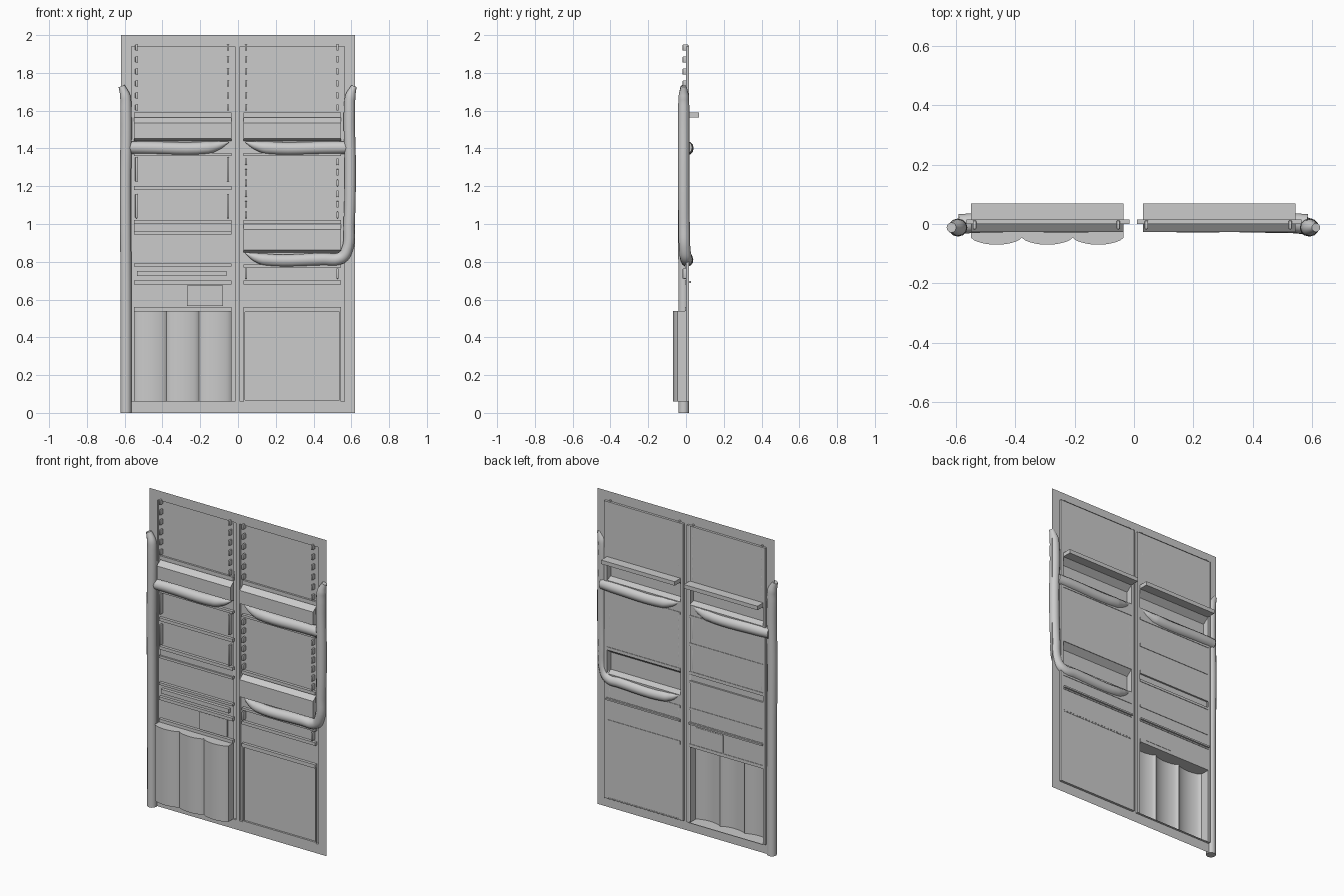
import bpy, bmesh, math
from mathutils import Vector

if "Cube" in bpy.data.objects:
    bpy.data.objects.remove(bpy.data.objects["Cube"])

BACK = 0.012   # depth of the recessed panels
COLS = {"left": (-0.565, -0.015, -0.55, -0.035), "right": (0.01, 0.565, 0.03, 0.545)}


def finish(name, bm, smooth=False):
    me = bpy.data.meshes.new(name)
    bm.to_mesh(me)
    bm.free()
    ob = bpy.data.objects.new(name, me)
    bpy.context.collection.objects.link(ob)
    if smooth:
        bpy.context.view_layer.objects.active = ob
        ob.select_set(True)
        bpy.ops.object.shade_smooth_by_angle(angle=math.radians(40))
        ob.select_set(False)
    return ob


def box(name, x0, x1, y0, y1, z0, z1, bevel=0):
    bm = bmesh.new()
    bmesh.ops.create_cube(bm, size=1)
    for v in bm.verts:
        v.co = Vector(((x0 + x1) / 2 + v.co.x * (x1 - x0),
                       (y0 + y1) / 2 + v.co.y * (y1 - y0),
                       (z0 + z1) / 2 + v.co.z * (z1 - z0)))
    if bevel:
        bmesh.ops.bevel(bm, geom=bm.edges[:], offset=bevel, segments=2,
                        affect='EDGES', profile=0.5)
    return finish(name, bm, bool(bevel))


def quad(bm, *pts):
    bm.faces.new([bm.verts.new(p) for p in pts])


def sheet(name, x0, x1, z0, z1, y=BACK):
    bm = bmesh.new()
    quad(bm, (x0, y, z0), (x1, y, z0), (x1, y, z1), (x0, y, z1))
    return finish(name, bm)


def shell(name, profile, to_a, to_b, smooth=False):
    """Open strip between two placed copies of a profile, with capped ends."""
    bm = bmesh.new()
    a = [bm.verts.new(to_a(*p)) for p in profile]
    b = [bm.verts.new(to_b(*p)) for p in profile]
    for i in range(len(a) - 1):
        bm.faces.new((a[i], a[i + 1], b[i + 1], b[i]))
    bm.faces.new(a[::-1])
    bm.faces.new(b)
    bmesh.ops.recalc_face_normals(bm, faces=bm.faces)
    return finish(name, bm, smooth)


def tube(name, pts):
    """Smooth pipe through (x, y, z, radius) points."""
    cu = bpy.data.curves.new(name + "_path", 'CURVE')
    cu.dimensions = '3D'
    cu.bevel_depth = 1
    cu.bevel_resolution = 4
    cu.resolution_u = 6
    cu.use_fill_caps = True
    sp = cu.splines.new('BEZIER')
    sp.bezier_points.add(len(pts) - 1)
    for bp, (x, y, z, r) in zip(sp.bezier_points, pts):
        bp.co = (x, y, z)
        bp.radius = r
        bp.handle_left_type = bp.handle_right_type = 'AUTO'
    tmp = bpy.data.objects.new(name + "_path", cu)
    bpy.context.collection.objects.link(tmp)
    dg = bpy.context.evaluated_depsgraph_get()
    me = bpy.data.meshes.new_from_object(tmp.evaluated_get(dg))
    bpy.data.objects.remove(tmp)
    bm = bmesh.new()
    bm.from_mesh(me)
    return finish(name, bm, True)


# Flat outer frame with two openings and their inner lips
bm = bmesh.new()
xs = [-0.62, -0.565, -0.015, 0.01, 0.565, 0.62]
zs = [0, 0.06, 1.94, 2.0]
for i in range(5):
    for j in range(3):
        if not (j == 1 and i in (1, 3)):
            quad(bm, (xs[i], 0, zs[j]), (xs[i + 1], 0, zs[j]),
                 (xs[i + 1], 0, zs[j + 1]), (xs[i], 0, zs[j + 1]))
for x0, x1, _, _ in COLS.values():
    ring = [(x0, 0.06), (x1, 0.06), (x1, 1.94), (x0, 1.94)]
    for (xa, za), (xb, zb) in zip(ring, ring[1:] + ring[:1]):
        quad(bm, (xa, 0, za), (xb, 0, zb), (xb, 0.015, zb), (xa, 0.015, za))
bmesh.ops.remove_doubles(bm, verts=bm.verts, dist=1e-5)
finish("outer_frame", bm)


def drawer(name, x0, x1, z0, z1):
    # open-backed drawer front with a sloping top
    prof = [(BACK, z1), (-0.027, z1 - 0.03), (-0.027, z0 + 0.012), (BACK, z0)]
    shell(name, prof, lambda y, z: (x0, y, z), lambda y, z: (x1, y, z))


def clips(name, xa, xb, z0, n, step, h):
    # rows of rounded clips down both sides of a panel
    for x in (xa + 0.012, xb - 0.018):
        for i in range(n):
            z = z0 + i * step
            box(f"{name}_clip", x - 0.006, x + 0.006, -0.018, BACK, z, z + h, 0.004)


for side, (o0, o1, x0, x1) in COLS.items():
    # Side strips of each column and the flat panels
    for a, b in ((o0, x0), (x1, o1)):
        sheet(f"{side}_side_strip", a, b, 0.06, 1.94, 0.014)
    panels = {"left": [(1.59, 1.94), (1.2, 1.44), (1.02, 1.18), (0.79, 0.945), (0.70, 0.79), (0.56, 0.68)],
              "right": [(1.59, 1.94), (1.02, 1.44), (0.70, 0.85), (0.56, 0.68), (0.06, 0.54)]}
    for z0, z1 in panels[side]:
        sheet(f"{side}_panel", x0, x1, z0, z1)
    # Cross rails
    rails = {"left": [(1.36, 1.375), (1.18, 1.2), (1.0, 1.02), (0.945, 0.96), (0.775, 0.79), (0.68, 0.7), (0.54, 0.56)],
             "right": [(1.36, 1.375), (1.0, 1.02), (0.77, 0.785), (0.68, 0.7), (0.54, 0.56)]}
    for z0, z1 in rails[side]:
        box(f"{side}_rail", x0, x1, -0.006, 0.015, z0, z1)
    # Rear shelf, rear ledge, upper drawer and upper clips
    box(f"{side}_rear_shelf", x0, x1, 0.0, 0.07, 1.565, 1.59)
    box(f"{side}_rear_ledge", x0, x1, 0.01, 0.026, 0.688, 0.698)
    drawer(f"{side}_upper_drawer", x0, x1, 1.44, 1.565)
    clips(f"{side}_upper", x0, x1, 1.60, 6, 0.0635, 0.033)

# Middle clips and lower drawer of the right column
clips("right_middle", 0.03, 0.545, 1.03, 6, 0.0565, 0.035)
clips("right_lower", 0.03, 0.545, 0.71, 1, 0, 0.055)
drawer("right_lower_drawer", 0.03, 0.545, 0.85, 1.0)

# Thin rim around the large lower right panel
for n, x0, x1, z0, z1 in (("left", 0.03, 0.037, 0.06, 0.54), ("right", 0.538, 0.545, 0.06, 0.54),
                          ("bottom", 0.037, 0.538, 0.06, 0.067), ("top", 0.037, 0.538, 0.533, 0.54)):
    box(f"panel_rim_{n}", x0, x1, 0.0, 0.014, z0, z1)

# Long clips, slot and hatch of the left column
clips("left_middle", -0.55, -0.035, 1.03, 2, 0.195, 0.13)
sheet("left_ledge_panel", -0.55, -0.035, 0.96, 1.0, 0.004)
box("left_slot", -0.535, -0.06, -0.008, 0.012, 0.725, 0.752)
box("left_hatch", -0.27, -0.08, 0.002, 0.014, 0.565, 0.675)

# Rippled bin: three shallow waves, open at the back
wave = [(-0.55, BACK)]
for i in range(49):
    t = i / 48
    y = -0.046 - 0.024 * abs(math.sin(3 * math.pi * t)) ** 0.6
    wave.append((-0.55 + 0.515 * t, y))
wave.append((-0.035, BACK))
shell("rippled_bin", wave, lambda x, y: (x, y, 0.06), lambda x, y: (x, y, 0.54), True)

# Pipes: uprights at both sides and three horizontal branches
tube("left_pipe", [(-0.593, -0.012, 0, 0.029), (-0.593, -0.012, 0.4, 0.029), (-0.594, -0.012, 0.8, 0.029),
                   (-0.596, -0.012, 1.2, 0.03), (-0.593, -0.012, 1.6, 0.03),
                   (-0.597, -0.012, 1.675, 0.028), (-0.616, -0.012, 1.73, 0.017)])
tube("right_pipe", [(0.614, -0.012, 1.73, 0.015), (0.595, -0.012, 1.675, 0.028), (0.59, -0.012, 1.6, 0.03),
                    (0.594, -0.012, 1.3, 0.03), (0.588, -0.01, 1.0, 0.03), (0.576, -0.006, 0.86, 0.03),
                    (0.545, 0.0, 0.82, 0.032), (0.45, 0.004, 0.814, 0.034), (0.14, 0.005, 0.812, 0.032),
                    (0.09, 0.005, 0.825, 0.023), (0.04, 0.005, 0.846, 0.004)])
tube("left_branch", [(-0.59, 0.0, 1.405, 0.033), (-0.5, 0.005, 1.404, 0.034), (-0.16, 0.005, 1.404, 0.034),
                     (-0.1, 0.005, 1.417, 0.022), (-0.05, 0.005, 1.434, 0.004)])
tube("right_branch", [(0.585, 0.0, 1.405, 0.033), (0.5, 0.005, 1.404, 0.034), (0.15, 0.005, 1.404, 0.034),
                      (0.09, 0.005, 1.417, 0.022), (0.04, 0.005, 1.434, 0.004)])
